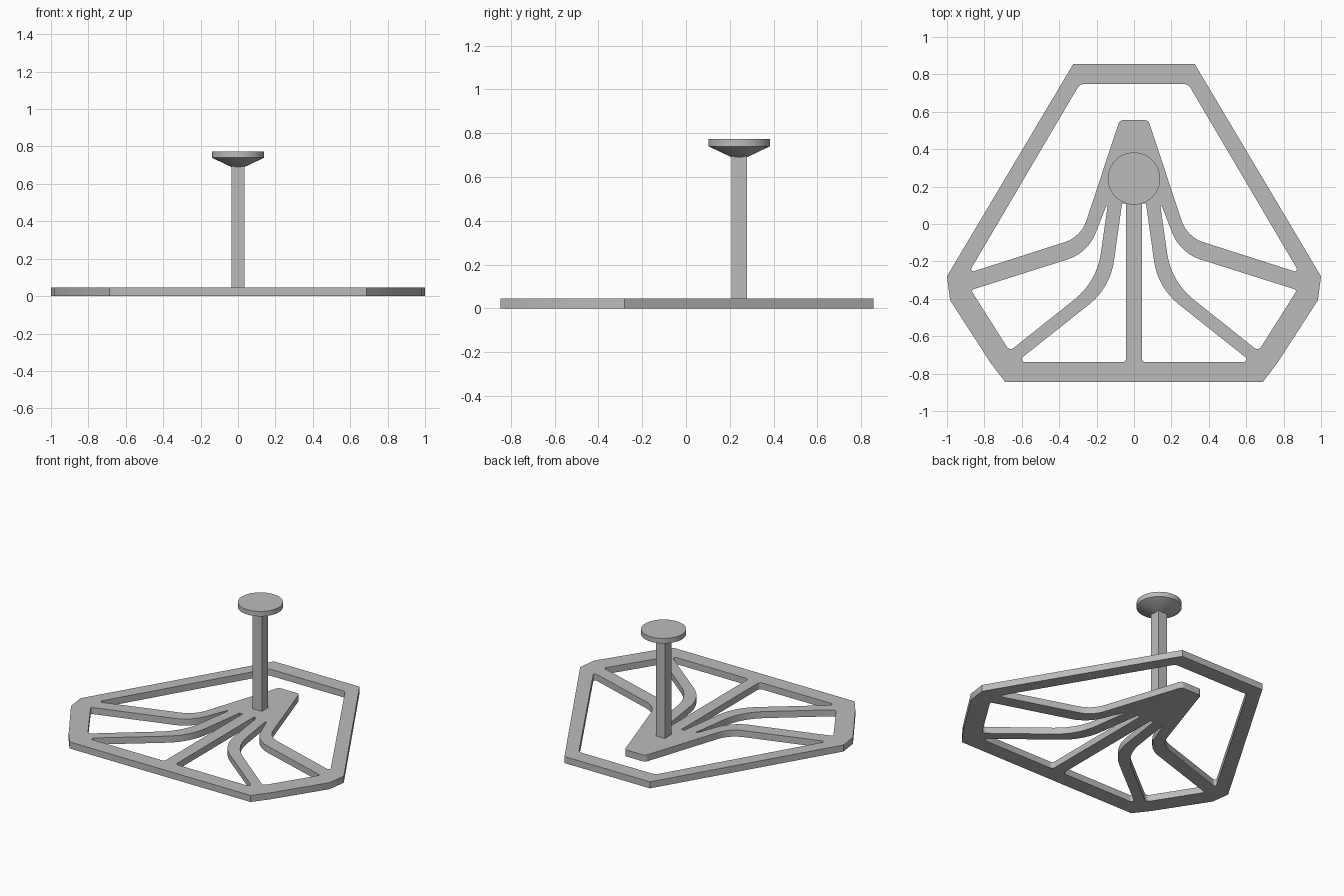
import bpy, bmesh, math
from mathutils import Vector

cube = bpy.data.objects.get("Cube")
if cube:
    bpy.data.objects.remove(cube, do_unlink=True)

THICK = 0.045
POST_Y = 0.243

grey = bpy.data.materials.new("plain_grey")
grey.use_nodes = True
colour = (0.5, 0.5, 0.5, 1)
grey.diffuse_color = colour
grey.node_tree.nodes["Principled BSDF"].inputs["Base Color"].default_value = colour


def fillet(corners, steps=8):
    """Closed outline from (x, y, radius) corners, each rounded by an arc."""
    out = []
    n = len(corners)
    for i, (x, y, r) in enumerate(corners):
        p = Vector((x, y))
        if r == 0:
            out.append(p)
            continue
        a = (Vector(corners[i - 1][:2]) - p).normalized()
        b = (Vector(corners[(i + 1) % n][:2]) - p).normalized()
        half = a.angle(b) / 2
        centre = p + (a + b).normalized() * (r / math.sin(half))
        start = p + a * (r / math.tan(half)) - centre
        end = p + b * (r / math.tan(half)) - centre
        sweep = start.angle(end)
        for k in range(steps + 1):
            t = k / steps
            out.append(centre + (start * math.sin((1 - t) * sweep)
                                 + end * math.sin(t * sweep)) / math.sin(sweep))
    return out


def mirrored(half):
    """Full outline from its left half, listed from the top centre round."""
    return half + [(-x, y, r) for x, y, r in reversed(half)]


def flip(corners):
    return [(-x, y, r) for x, y, r in corners]


def finish(name, bm):
    bmesh.ops.remove_doubles(bm, verts=bm.verts, dist=0.0005)
    bmesh.ops.recalc_face_normals(bm, faces=bm.faces)
    mesh = bpy.data.meshes.new(name)
    bm.to_mesh(mesh)
    bm.free()
    mesh.materials.append(grey)
    ob = bpy.data.objects.new(name, mesh)
    bpy.context.collection.objects.link(ob)
    bpy.ops.object.select_all(action='DESELECT')
    ob.select_set(True)
    bpy.context.view_layer.objects.active = ob
    bpy.ops.object.shade_smooth_by_angle(angle=math.radians(30))
    return ob


# Base plate outline
outer = mirrored([(-0.325, 0.855, 0), (-1.0, -0.28, 0), (-0.983, -0.408, 0),
                  (-0.765, -0.745, 0), (-0.688, -0.846, 0)])
# Opening around the hub, above the outer arms
hub_gap = mirrored([(-0.29, 0.748, 0.04), (-0.885, -0.262, 0.012),
                    (-0.283, -0.069, 0.18), (-0.077, 0.555, 0.025)])
# Opening between the outer and inner arms
side_gap = [(-0.137, 0.125, 0.004), (-0.247, -0.155, 0.24), (-0.872, -0.353, 0.012),
            (-0.665, -0.68, 0.025), (-0.199, -0.308, 0.38)]
# Opening between the inner arm and the centre bar
front_gap = [(-0.042, 0.11, 0.004), (-0.042, -0.738, 0.02), (-0.628, -0.738, 0.015),
             (-0.127, -0.340, 0.36), (-0.064, 0.11, 0.004)]

curve = bpy.data.curves.new("plate_outline", 'CURVE')
curve.dimensions = '2D'
curve.fill_mode = 'BOTH'
curve.extrude = THICK / 2
for loop in (outer, hub_gap, side_gap, flip(side_gap), front_gap, flip(front_gap)):
    points = fillet(loop)
    spline = curve.splines.new('POLY')
    spline.points.add(len(points) - 1)
    for sp, p in zip(spline.points, points):
        sp.co = (p.x, p.y, 0, 1)
    spline.use_cyclic_u = True
outline = bpy.data.objects.new("plate_outline", curve)
bpy.context.collection.objects.link(outline)
bpy.context.view_layer.update()
solid = outline.evaluated_get(bpy.context.evaluated_depsgraph_get())
bm = bmesh.new()
bm.from_mesh(solid.to_mesh())
solid.to_mesh_clear()
bmesh.ops.translate(bm, verts=bm.verts, vec=(0, 0, THICK / 2))
bpy.data.objects.remove(outline, do_unlink=True)
finish("base_plate", bm)

# Square post
bm = bmesh.new()
bmesh.ops.create_cube(bm, size=1)
bmesh.ops.scale(bm, verts=bm.verts, vec=(0.07, 0.07, 0.68))
bmesh.ops.translate(bm, verts=bm.verts, vec=(0, POST_Y, 0.36))
finish("post", bm)

# Round cap with a conical underside
bm = bmesh.new()
profile = [(0, 0.69), (0.035, 0.69), (0.14, 0.74), (0.14, 0.774), (0, 0.774)]
verts = [bm.verts.new((r, POST_Y, z)) for r, z in profile]
edges = [bm.edges.new(pair) for pair in zip(verts, verts[1:])]
bmesh.ops.spin(bm, geom=verts + edges, cent=(0, POST_Y, 0), axis=(0, 0, 1),
               angle=math.tau, steps=48, use_merge=True)
finish("cap", bm)
